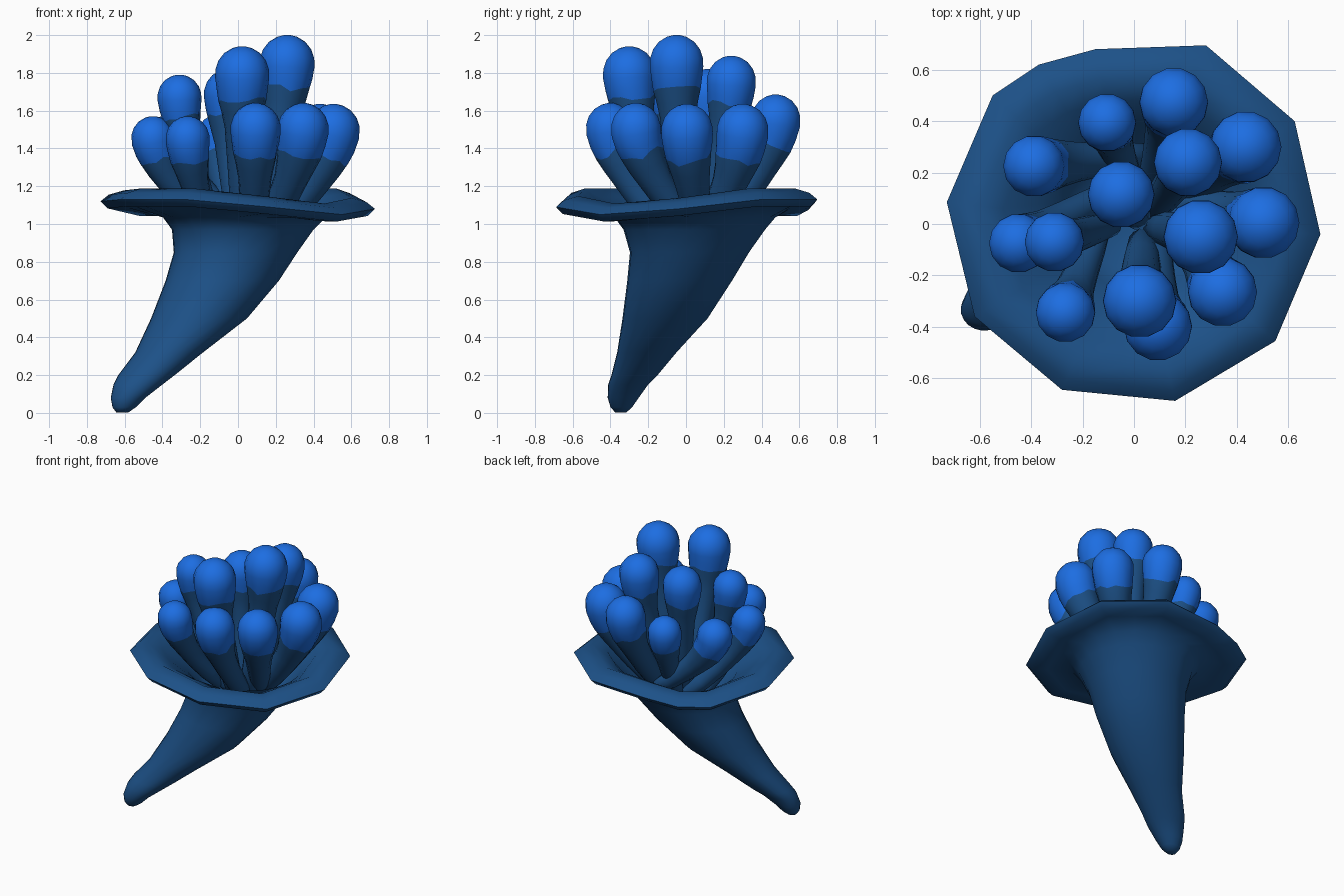
import bpy, bmesh, math, random
from mathutils import Vector

random.seed(4)
if "Cube" in bpy.data.objects:
    bpy.data.objects.remove(bpy.data.objects["Cube"])


def material(name, rgb):
    m = bpy.data.materials.new(name)
    m.use_nodes = True
    m.diffuse_color = (*rgb, 1)
    m.node_tree.nodes["Principled BSDF"].inputs["Base Color"].default_value = (*rgb, 1)
    return m


DEEP = material("deep blue", (0.012, 0.082, 0.245))
BRIGHT = material("bright blue", (0.012, 0.155, 0.76))


def loft(name, rings, mats, colour_of_row):
    """Skin a list of equal rings and close both ends."""
    bm = bmesh.new()
    rows = [[bm.verts.new(p) for p in ring] for ring in rings]
    n = len(rows[0])
    for k, (a, b) in enumerate(zip(rows, rows[1:])):
        for i in range(n):
            j = (i + 1) % n
            f = bm.faces.new((a[i], a[j], b[j], b[i]))
            f.material_index = colour_of_row(k)
    bm.faces.new(rows[0]).material_index = colour_of_row(0)
    bm.faces.new(rows[-1]).material_index = colour_of_row(len(rows) - 2)
    bmesh.ops.recalc_face_normals(bm, faces=bm.faces)
    me = bpy.data.meshes.new(name)
    bm.to_mesh(me)
    bm.free()
    for m in mats:
        me.materials.append(m)
    ob = bpy.data.objects.new(name, me)
    bpy.context.collection.objects.link(ob)
    bpy.ops.object.select_all(action="DESELECT")
    ob.select_set(True)
    bpy.context.view_layer.objects.active = ob
    bpy.ops.object.shade_smooth_by_angle(angle=math.radians(60))


# Angular rim outline, with a midpoint on each edge
corners = [Vector(p) for p in (
    (.725, -.04, 1.08), (.625, .40, 1.13), (.28, .695, 1.13), (-.15, .68, 1.11),
    (-.37, .62, 1.08), (-.55, .50, 1.08), (-.728, .085, 1.12), (-.62, -.36, 1.13),
    (-.28, -.645, 1.13), (.16, -.688, 1.09), (.55, -.455, 1.05))]
rim = []
for a, b in zip(corners, corners[1:] + corners[:1]):
    rim += [a, (a + b) / 2]
angles = [math.atan2(p.y, p.x) for p in rim]


def round_ring(x0, x1, y0, y1, z):
    return [Vector(((x0 + x1) / 2 + (x1 - x0) / 2 * math.cos(t),
                    (y0 + y1) / 2 + (y1 - y0) / 2 * math.sin(t), z)) for t in angles]


def rim_ring(scale, dz):
    return [Vector((p.x * scale, p.y * scale, p.z + dz)) for p in rim]


# Horn: slanted outer body, flared lip, then hollow inside
horn = [round_ring(*r) for r in (
    (-.645, -.58, -.375, -.315, .003), (-.665, -.54, -.40, -.285, .03),
    (-.674, -.49, -.415, -.25, .08), (-.66, -.40, -.412, -.20, .15),
    (-.635, -.335, -.395, -.15, .2), (-.545, -.185, -.365, -.05, .32),
    (-.462, .048, -.337, .115, .5), (-.385, .217, -.312, .245, .7),
    (-.342, .315, -.298, .335, .85), (-.352, .40, -.332, .42, .97),
    (-.40, .465, -.38, .475, 1.035))]
horn += [rim_ring(s, dz) for s, dz in (
    (.80, -.035), (.95, -.037), (1, 0), (.94, .035), (.83, .058), (.70, .01))]
horn += [round_ring(*r) for r in (
    (-.36, .41, -.34, .41, 1.03), (-.28, .32, -.26, .31, .92), (-.2, .22, -.18, .2, .8))]
loft("horn", horn, [DEEP], lambda k: 0)

# Stalk profile: drop below the top and width, both in head radii
profile = [(0, .12), (.06, .36), (.24, .66), (.52, .88), (.85, .99), (1.15, 1),
           (1.55, .95), (1.9, .89), (2.4, .78), (3, .66)]
BOUNDARY = 7


def stalk(index, x, y, top, r, base=None):
    """Upright head on a stem that curves in toward the middle of the horn."""
    head = Vector((x, y, top))
    base = Vector(base or (.03 + .2 * x, .2 * y, .86))
    end = (top - base.z) / r

    def path(d):
        s = max(0, (d - 1) / (end - 1))
        p = head.lerp(base, s ** 1.5)
        p.z = top - d * r
        return p

    lower = [(3 + (end - 3) * s, w) for s, w in ((.33, .57), (.66, .5), (.95, .4), (1, .22))]
    rings = []
    for k, (d, w) in enumerate(profile + lower):
        axis = (path(d - .05) - path(d + .05)).normalized()
        side = axis.cross(Vector((0, 1, 0))).normalized()
        up = axis.cross(side)
        ring = []
        for i in range(14):
            t = math.tau * i / 14
            wobble = random.uniform(-.12, .12) if k == BOUNDARY else 0
            ring.append(path(d + wobble) + (side * math.cos(t) + up * math.sin(t)) * r * w)
        rings.append(ring)
    loft(f"stalk_{index}", rings, [BRIGHT, DEEP], lambda k: int(k >= BOUNDARY))


# Cluster of stalks: x, y, top height, head radius, and a base where it is off-centre
stalks = [
    (-.105, .395, 1.58, .113), (.155, .475, 1.685, .134), (.435, .30, 1.635, .14),
    (.21, .24, 1.89, .133), (-.05, .115, 1.82, .13),
    (-.45, -.075, 1.57, .115, (-.08, .13, .9)), (-.31, -.07, 1.79, .116, (-.08, 0, .86)),
    (.26, -.05, 2.0, .145), (.505, .005, 1.635, .14, (.12, .1, .88)),
    (.345, -.265, 1.64, .135, (.1, .12, .86)), (.022, -.30, 1.94, .143),
    (.093, -.40, 1.64, .133, (.08, -.02, .86)), (-.267, -.345, 1.57, .116, (-.13, 0, .88)),
    (-.39, .225, 1.57, .12, (.05, .27, .98))]
for n, s in enumerate(stalks, 1):
    stalk(n, *s)
